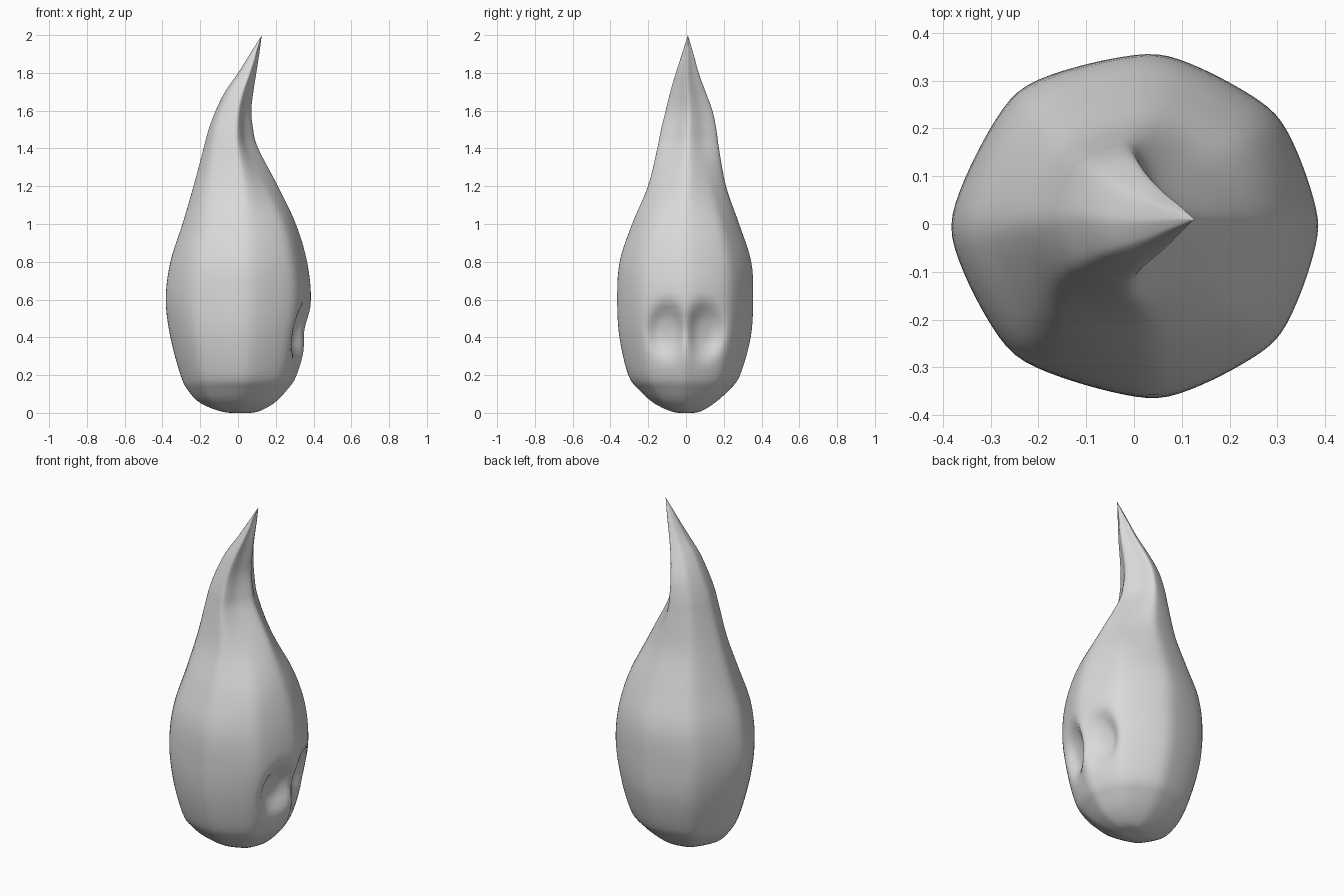
import bpy
import bmesh
from math import exp
from mathutils import Vector

cube = bpy.data.objects.get("Cube")
if cube:
    bpy.data.objects.remove(cube, do_unlink=True)

SIDE_STEPS = 12   # points along each of the eight sides
RING_STEPS = 5    # rings between two profile rows

# Body profile: height, left x, right x, front y, back y
PROFILE = [
    (0, 0.01, 0.01, 0, 0),
    (0.005, -.08, .1, -.07, .07),
    (0.05, -.2, .19, -.17, .15),
    (0.12, -.27, .26, -.25, .23),
    (0.2, -.31, .31, -.31, .29),
    (0.4, -.365, .36, -.358, .347),
    (0.6, -.39, .39, -.37, .36),
    (0.8, -.365, .37, -.357, .35),
    (1, -.3, .31, -.29, .285),
    (1.2, -.24, .215, -.205, .215),
    (1.4, -.185, .11, -.155, .177),
    (1.5, -.158, .083, -.135, .163),
    (1.6, -.12, .073, -.11, .142),
    (1.7, -.07, .083, -.085, .105),
    (1.8, 0, .098, -.055, .068),
    (1.9, .063, .113, -.022, .04),
    (2, .126, .126, .01, .01),
]

# Soft eight-sided cross-section, at the belly and at the bent neck
BELLY = [(1, 0), (.77, .65), (.13, 1), (-.63, .79),
         (-1, 0), (-.65, -.75), (.13, -1), (.77, -.66)]
NECK = [(1, 0), (.6, .5), (.25, 1), (-.6, .75),
        (-1, 0), (-.7, -.72), (.25, -1), (.6, -.5)]


def spline(a, b, c, d, t):
    """Smooth curve from b to c."""
    return b + ((c - a) * t + (2 * a - 5 * b + 4 * c - d) * t * t
                + (3 * (b - c) + d - a) * t ** 3) / 2


def section(row):
    """Closed ring with nearly flat sides and rounded corners."""
    z, left, right, front, back = row
    blend = min(1, max(0, (z - 1) / .45))
    centre = Vector(((left + right) / 2, (front + back) / 2, z))
    corners = []
    for p, q in zip(BELLY, NECK):
        x, y = Vector(p).lerp(Vector(q), blend)
        corners.append(centre + Vector((x * (right - left) / 2,
                                        y * (back - front) / 2, 0)))
    n = len(corners)
    ring = []
    for i in range(n):
        a, b, c, d = (corners[(i + k) % n] for k in (-1, 0, 1, 2))
        for s in range(SIDE_STEPS):
            t = s / SIDE_STEPS
            ring.append(b.lerp(c, t).lerp(spline(a, b, c, d, t), .5))
    for _ in range(4):
        ring = [(ring[i - 1] + p * 2 + ring[(i + 1) % len(ring)]) / 4
                for i, p in enumerate(ring)]
    return ring


def press_face(p):
    """Two eye hollows with a narrow ridge between them on the +x side."""
    if p.x < .1 or p.z > .8:
        return p
    q = ((abs(p.y) - .1) / .1) ** 2 + ((p.z - .44) / .14) ** 2
    hollow = .06 * exp(-1.5 * q * q)
    ridge = .01 * max(0, 1 - abs(p.y) / .05) * exp(-((p.z - .33) / .16) ** 2)
    return p + Vector((ridge - hollow, 0, 0))


# Rings from base to tip
sections = [section(row) for row in PROFILE]
last = len(sections) - 1
rings = []
for i in range(last):
    a, b, c, d = (sections[min(last, max(0, i + k))] for k in (-1, 0, 1, 2))
    for s in range(RING_STEPS):
        t = s / RING_STEPS
        rings.append([spline(*pts, t) for pts in zip(a, b, c, d)])
rings.append(sections[last])

# Skin the rings
bm = bmesh.new()
grid = [[bm.verts.new(press_face(p)) for p in ring] for ring in rings]
for low, high in zip(grid, grid[1:]):
    for i in range(len(low)):
        bm.faces.new((low[i - 1], low[i], high[i], high[i - 1]))
bmesh.ops.remove_doubles(bm, verts=bm.verts, dist=.0005)
for v in bm.verts:
    v.co.z = max(0, v.co.z)
bmesh.ops.recalc_face_normals(bm, faces=bm.faces)
mesh = bpy.data.meshes.new("drop_body")
bm.to_mesh(mesh)
bm.free()
mesh.shade_smooth()

# Plain grey material
grey = bpy.data.materials.new("light_grey")
grey.use_nodes = True
colour = (.7, .7, .7, 1)
grey.diffuse_color = colour
grey.node_tree.nodes["Principled BSDF"].inputs["Base Color"].default_value = colour
mesh.materials.append(grey)

body = bpy.data.objects.new("drop_body", mesh)
bpy.context.collection.objects.link(body)
